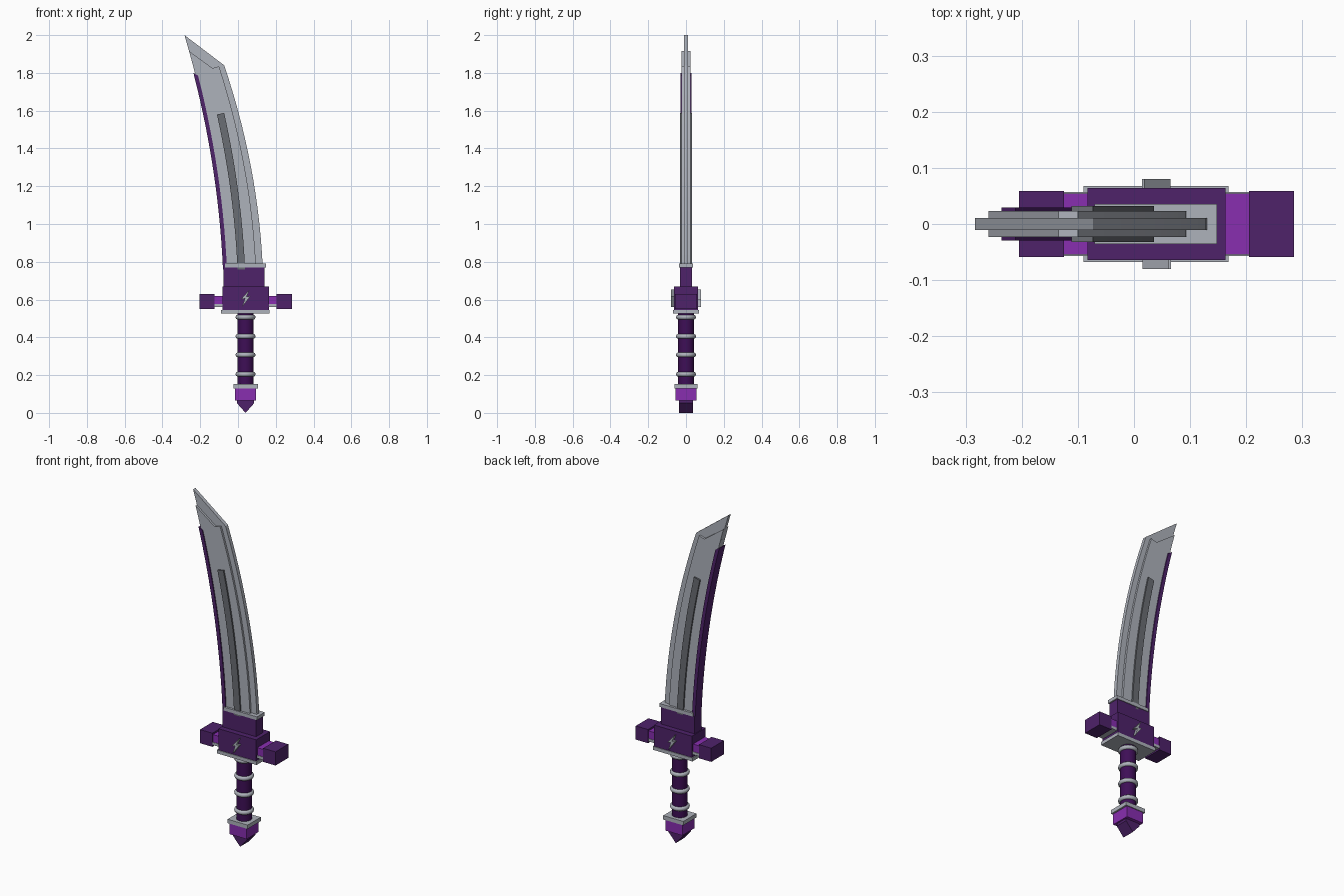
import bpy, bmesh, math

if "Cube" in bpy.data.objects:
    bpy.data.objects.remove(bpy.data.objects["Cube"])

CX = 0.04      # centre line of the hilt
BASE = 0.79    # height where the blade leaves the collar


def material(name, r, g, b):
    lin = [(c / 255 / 12.92) if c < 10 else ((c / 255 + 0.055) / 1.055) ** 2.4 for c in (r, g, b)]
    m = bpy.data.materials.new(name)
    m.diffuse_color = (*lin, 1)
    m.use_nodes = True
    m.node_tree.nodes["Principled BSDF"].inputs["Base Color"].default_value = m.diffuse_color
    return m


STEEL = material("pale steel", 174, 178, 187)
GROOVE = material("dark steel", 106, 109, 115)
PURPLE = material("deep purple", 78, 34, 106)
VIOLET = material("bright violet", 136, 46, 176)
GRIP = material("dark grip purple", 62, 14, 86)


def make(name, bm, mat):
    bmesh.ops.recalc_face_normals(bm, faces=bm.faces)
    me = bpy.data.meshes.new(name)
    bm.to_mesh(me)
    bm.free()
    me.materials.append(mat)
    ob = bpy.data.objects.new(name, me)
    bpy.context.collection.objects.link(ob)
    return ob


def prism(name, pts, y0, y1, mat):
    """Extrude an x-z outline along y."""
    bm = bmesh.new()
    f = bm.faces.new([bm.verts.new((x, y0, z)) for x, z in pts])
    ext = bmesh.ops.extrude_face_region(bm, geom=[f])
    for v in ext["geom"]:
        if isinstance(v, bmesh.types.BMVert):
            v.co.y = y1
    return make(name, bm, mat)


def box(name, x0, x1, hy, z0, z1, mat):
    return prism(name, [(x0, z0), (x1, z0), (x1, z1), (x0, z1)], -hy, hy, mat)


def lathe(name, prof, mat, n=32, closed=False):
    """Spin an r-z profile round the hilt axis."""
    bm = bmesh.new()
    rings = [[bm.verts.new((CX + r * math.cos(2 * math.pi * i / n),
                            r * math.sin(2 * math.pi * i / n), z)) for i in range(n)] for r, z in prof]
    pairs = list(zip(rings, rings[1:])) + ([(rings[-1], rings[0])] if closed else [])
    for a, b in pairs:
        for i in range(n):
            j = (i + 1) % n
            bm.faces.new((a[i], a[j], b[j], b[i]))
    if not closed:
        bm.faces.new(rings[0])
        bm.faces.new(rings[-1])
    for f in bm.faces:
        f.smooth = len(f.verts) == 4
    return make(name, bm, mat)


def curve(x0, bend, z_top, n=14):
    """Points going up one of the blade's bent lines."""
    out = []
    for i in range(n + 1):
        z = 0.76 + (z_top - 0.76) * i / n
        d = z - BASE
        out.append((x0 - 0.05 * d - bend * d * d, z))
    return out


# Blade: thin cutting plate, thicker body, grooves and spine
left = curve(-0.073, 0.1025, 2.0)
prism("blade_edge_plate", left + curve(0.13, 0.1365, 1.84)[::-1], -0.011, 0.011, STEEL)
body_left = curve(-0.073, 0.1025, 1.915)
prism("blade_body", body_left + [(-0.135, 1.825)] + curve(0.094, 0.13, 1.835)[::-1], -0.023, 0.023, STEEL)
prism("blade_spine", curve(-0.081, 0.1025, 1.80) + curve(-0.06, 0.1025, 1.785)[::-1], -0.029, 0.029, PURPLE)
prism("blade_groove", curve(-0.004, 0.109, 1.58) + curve(0.036, 0.109, 1.588)[::-1], -0.032, 0.032, GROOVE)

# Collar and guard
box("blade_collar", -0.07, 0.148, 0.036, 0.77, 0.79, STEEL)
box("blade_socket", -0.078, 0.14, 0.032, 0.66, 0.772, PURPLE)
box("guard_block", -0.083, 0.163, 0.064, 0.543, 0.67, PURPLE)
box("guard_base_plate", -0.09, 0.168, 0.068, 0.525, 0.545, STEEL)
box("guard_arm", -0.13, 0.21, 0.054, 0.572, 0.62, VIOLET)
box("guard_arm_trim", -0.13, 0.21, 0.057, 0.56, 0.576, STEEL)
for side, name in ((-1, "left"), (1, "right")):
    a, b = sorted((CX + side * 0.165, CX + side * 0.245))
    box("guard_end_" + name, a, b, 0.059, 0.55, 0.63, PURPLE)

# Zigzag ornament on both faces of the guard
ZIG = [(0.022, 0.095 / 2), (-0.025, -0.006), (-0.004, -0.002), (-0.018, -0.047), (0.026, 0.012), (0.005, 0.008)]
for side, name in ((-1, "front"), (1, "back")):
    prism("guard_zigzag_" + name, [(CX - side * x, 0.607 + z) for x, z in ZIG],
          side * 0.06, side * 0.08, STEEL)

# Grip with rounded rings
lathe("grip", [(0.042, 0.14), (0.042, 0.53)], GRIP)
for k, z in enumerate((0.205, 0.307, 0.405, 0.507)):
    prof = [(0.041 + 0.012 * math.cos(t * math.pi / 5), z + 0.013 * math.sin(t * math.pi / 5)) for t in range(10)]
    lathe("grip_ring_%d" % (k + 1), prof, STEEL, closed=True)

# Pommel
box("pommel_collar", CX - 0.065, CX + 0.065, 0.061, 0.13, 0.153, STEEL)
box("pommel_block", CX - 0.055, CX + 0.055, 0.056, 0.066, 0.132, VIOLET)
prism("pommel_point", [(CX - 0.046, 0.068), (CX - 0.046, 0.052), (CX, 0.0), (CX + 0.046, 0.052), (CX + 0.046, 0.068)],
      -0.038, 0.038, PURPLE)
